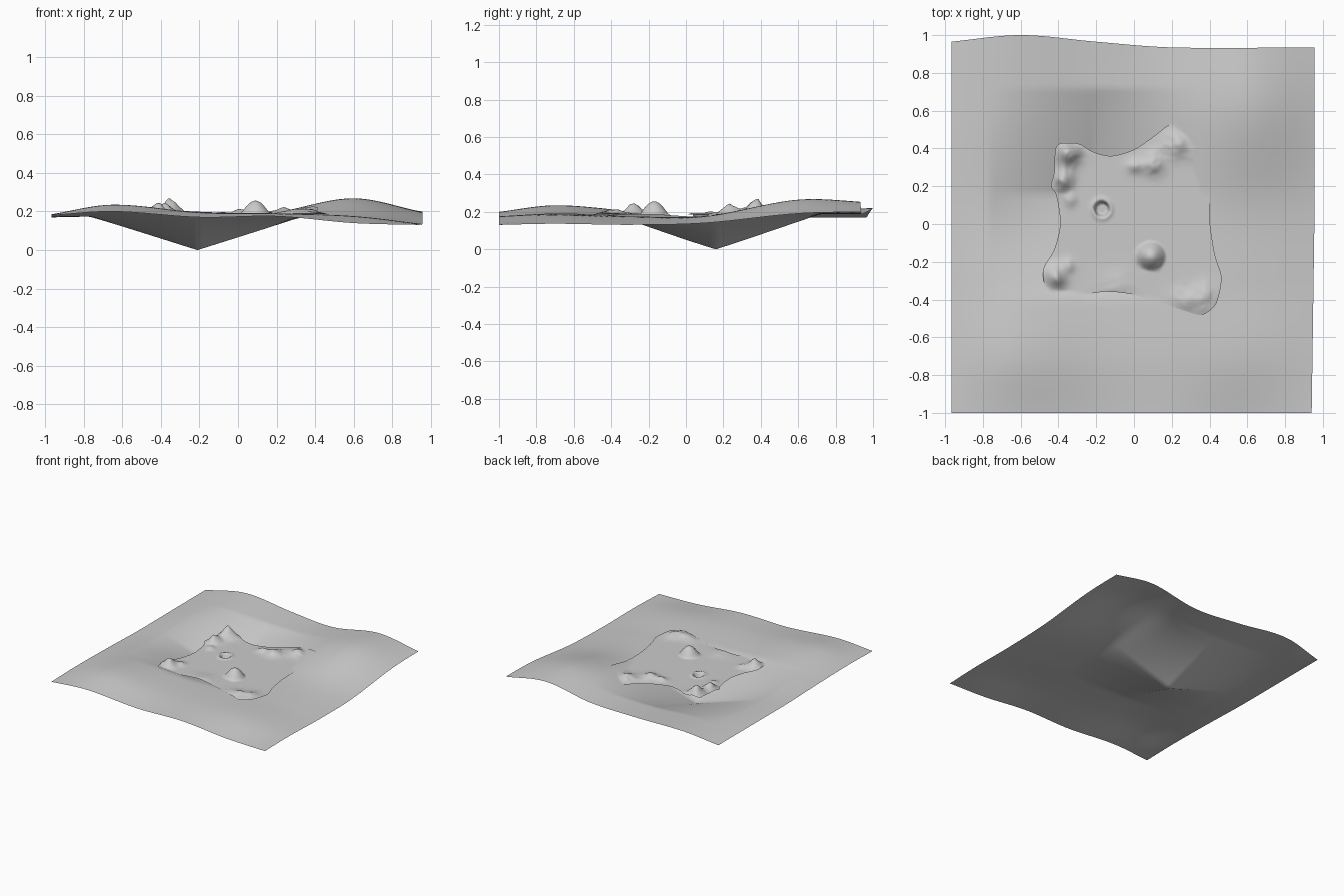
import bpy, bmesh, math
from mathutils import Vector, noise

cube = bpy.data.objects.get("Cube")
if cube:
    bpy.data.objects.remove(cube)

grey = bpy.data.materials.new("stone grey")
grey.use_nodes = True
colour = (0.6, 0.6, 0.6, 1)
grey.diffuse_color = colour
grey.node_tree.nodes["Principled BSDF"].inputs["Base Color"].default_value = colour


def spline(knots, values, x):
    """Smooth curve through unevenly spaced knots."""
    x = min(max(x, knots[0]), knots[-1])
    n = len(knots)
    i = max(k for k in range(n - 1) if knots[k] <= x)

    def slope(k):
        a, b = max(k - 1, 0), min(k + 1, n - 1)
        return (values[b] - values[a]) / (knots[b] - knots[a])
    w = knots[i + 1] - knots[i]
    t = (x - knots[i]) / w
    p, q, m, l = values[i], values[i + 1], slope(i) * w, slope(i + 1) * w
    return p + t * m + t * t * (3 * (q - p) - 2 * m - l) + t ** 3 * (2 * (p - q) + m + l)


# Rolling ground heights, with a sharp sunken tip beneath the plateau
KX = [-.97, -.65, -.2, .2, .6, .96]
KY = [-1, -.7, -.3, .1, .6, 1]
ROWS = [[.18, .20, .17, .175, .14, .13],
        [.185, .235, .195, .19, .175, .135],
        [.18, .205, .185, .18, .165, .13],
        [.17, .175, .175, .175, .175, .14],
        [.17, .20, .185, .20, .265, .19],
        [.17, .22, .20, .19, .25, .20]]
TIP = (-.21, .16)


def rolling(x, y):
    return spline(KY, [spline(KX, row, x) for row in ROWS], y)


def ground_z(x, y):
    hat = 1
    for value, centre in zip((x, y), TIP):
        hat *= max(0, 1 - abs(value - centre) / .56)
    return rolling(x, y) - rolling(*TIP) * hat


def build(name, bm):
    bmesh.ops.recalc_face_normals(bm, faces=bm.faces)
    if sum(f.normal.z for f in bm.faces) < 0:
        bmesh.ops.reverse_faces(bm, faces=bm.faces)
    mesh = bpy.data.meshes.new(name)
    bm.to_mesh(mesh)
    bm.free()
    mesh.materials.append(grey)
    for poly in mesh.polygons:
        poly.use_smooth = True
    obj = bpy.data.objects.new(name, mesh)
    bpy.context.collection.objects.link(obj)


# Ground sheet: a grid with a gently uneven outline
def axis(lo, hi, mid, n):
    return ([lo + (mid - lo) * i / n for i in range(n)]
            + [mid + (hi - mid) * i / n for i in range(n + 1)])


bm = bmesh.new()
grid = []
for y in axis(-1, 1, TIP[1], 36):
    line = []
    for x in axis(-.965, .955, TIP[0], 36):
        back = spline([-.97, -.6, -.2, .2, .96], [.965, 1, .965, .935, .935], x)
        yy = y if y < .5 else .5 + (y - .5) * (back - .5) / .5
        xx = x - .015 * max(0, x) * max(0, -y)
        line.append(bm.verts.new((xx, yy, ground_z(xx, yy))))
    grid.append(line)
for a, b in zip(grid, grid[1:]):
    for i in range(len(a) - 1):
        bm.faces.new((a[i], a[i + 1], b[i + 1], b[i]))
build("ground_sheet", bm)

# Plateau: four-cornered outline, with mounds and one pit
OUTLINE = [(-.42, .43), (-.29, .43), (-.22, .38), (-.12, .355), (0, .39), (.1, .46),
           (.2, .54), (.28, .505), (.39, .455), (.42, .37), (.4, .2), (.4, 0),
           (.43, -.18), (.47, -.28), (.44, -.43), (.36, -.49), (.27, -.46), (0, -.37),
           (-.15, -.355), (-.3, -.38), (-.46, -.395), (-.49, -.24), (-.42, -.14),
           (-.385, 0), (-.41, .16), (-.445, .2), (-.42, .27)]
# Mounds: x, y, radius, height
MOUNDS = [(-.35, .38, .08, .08), (-.38, .23, .06, .06), (-.34, .13, .04, .02),
          (-.43, -.28, .07, .06), (-.35, -.22, .04, .02), (.38, -.4, .09, .035),
          (.26, -.4, .07, .02), (.1, .32, .07, .03), (0, .31, .05, .02),
          (.22, .42, .08, .035), (.36, .4, .08, .025), (-.1, -.35, .1, .015)]


def plateau_z(x, y, t):
    rise = sum(h * math.exp(-((x - cx) ** 2 + (y - cy) ** 2) / (r * r) * 1.5)
               for cx, cy, r, h in MOUNDS)
    rough = noise.fractal(Vector((x * 9, y * 9, 0)), .8, 2, 3)
    rise *= (1 + .6 * rough) * (1 - .6 * t ** 10)
    # Round boulder
    d = math.hypot(x - .09, y + .17) / .08
    if d < 1:
        rise += .07 * (1 - d * d) ** 1.3
    # Pit with a raised lip
    d = math.hypot(x + .17, y - .08)
    rise += .008 * math.exp(-((d - .05) / .012) ** 2)
    if d < .042:
        rise -= .04 * min(1, (.042 - d) / .012)
    return max(.186 + rise, ground_z(x, y) + .004)


RINGS, STEPS = 56, 6
rim = []
for (x0, y0), (x1, y1) in zip(OUTLINE, OUTLINE[1:] + OUTLINE[:1]):
    rim += [(x0 + (x1 - x0) * s / STEPS, y0 + (y1 - y0) * s / STEPS) for s in range(STEPS)]
# Round the outline slightly
for _ in range(4):
    rim = [tuple((rim[i - 1][k] + 2 * rim[i][k] + rim[(i + 1) % len(rim)][k]) / 4
                 for k in (0, 1)) for i in range(len(rim))]
bm = bmesh.new()
centre = bm.verts.new((0, 0, plateau_z(0, 0, 0)))
rings = []
for r in range(1, RINGS + 1):
    t = r / RINGS
    rings.append([bm.verts.new((x * t, y * t, plateau_z(x * t, y * t, t))) for x, y in rim])
for i in range(len(rim)):
    j = (i + 1) % len(rim)
    bm.faces.new((centre, rings[0][i], rings[0][j]))
    for a, b in zip(rings, rings[1:]):
        bm.faces.new((a[i], b[i], b[j], a[j]))
build("rocky_plateau", bm)
